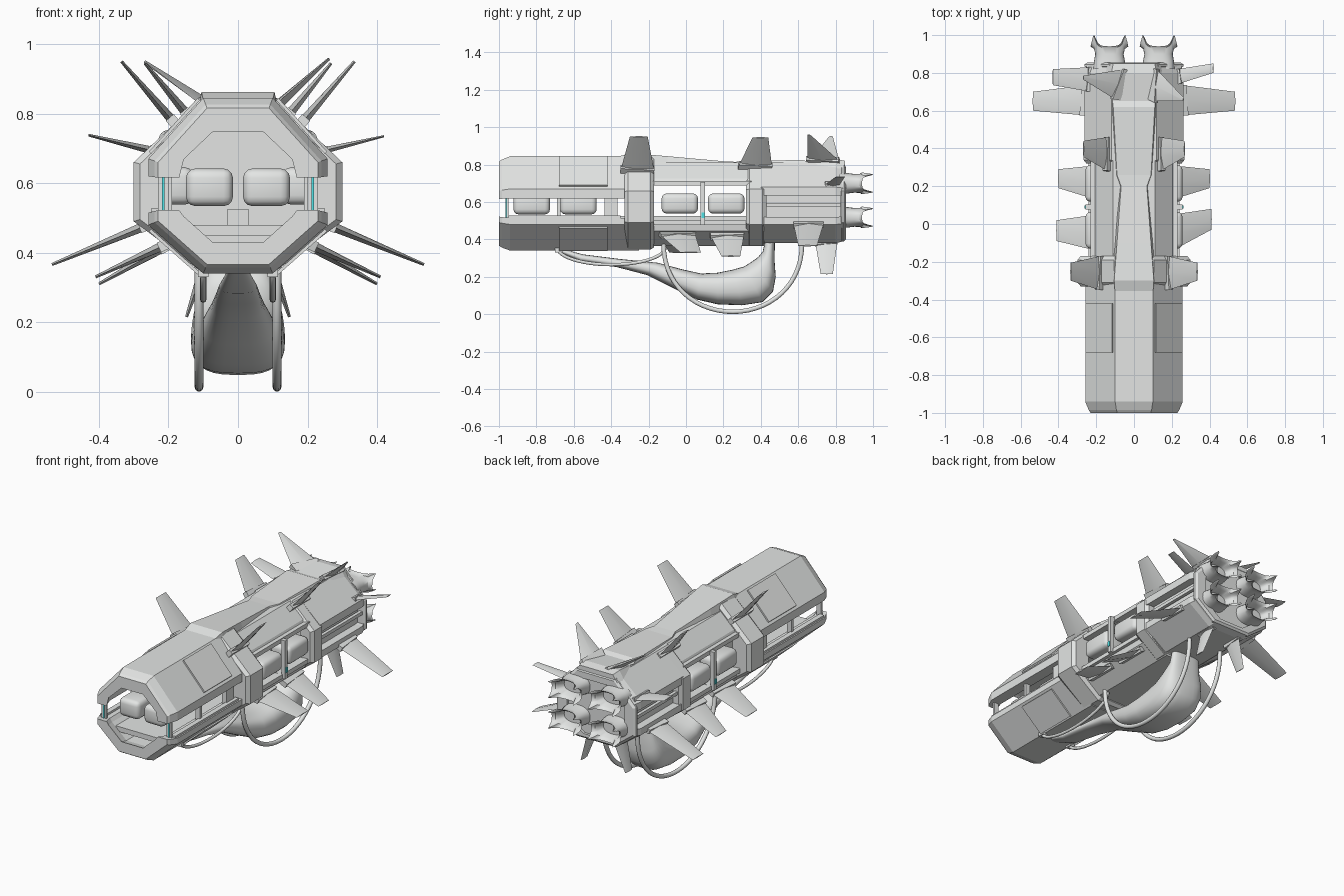
import bpy, bmesh, math
from mathutils import Vector

if "Cube" in bpy.data.objects:
    bpy.data.objects.remove(bpy.data.objects["Cube"])


def material(name, c):
    m = bpy.data.materials.new(name)
    m.diffuse_color = (*c, 1)
    m.use_nodes = True
    m.node_tree.nodes["Principled BSDF"].inputs["Base Color"].default_value = m.diffuse_color
    return m


GREY = material("hull grey", (0.77, 0.785, 0.775))
CYAN = material("light cyan", (0.08, 0.75, 0.78))


def finish(name, bm, mat=GREY, smooth=None):
    bmesh.ops.recalc_face_normals(bm, faces=bm.faces)
    me = bpy.data.meshes.new(name)
    bm.to_mesh(me)
    bm.free()
    me.materials.append(mat)
    ob = bpy.data.objects.new(name, me)
    bpy.context.collection.objects.link(ob)
    if smooth:
        bpy.context.view_layer.objects.active = ob
        bpy.ops.object.select_all(action='DESELECT')
        ob.select_set(True)
        bpy.ops.object.shade_smooth_by_angle(angle=math.radians(smooth))
    return ob


def loft(name, rings, caps=True, smooth=None):
    bm = bmesh.new()
    vs = [[bm.verts.new(p) for p in r] for r in rings]
    n = len(vs[0])
    for a, b in zip(vs, vs[1:]):
        for i in range(n):
            j = (i + 1) % n
            bm.faces.new((a[i], a[j], b[j], b[i]))
    if caps:
        bm.faces.new(vs[0])
        bm.faces.new(vs[-1])
    return finish(name, bm, GREY, smooth)


def box(name, c, s, bevel=0, mat=GREY):
    bm = bmesh.new()
    bmesh.ops.create_cube(bm, size=1)
    for v in bm.verts:
        v.co = Vector((v.co.x * s[0] + c[0], v.co.y * s[1] + c[1], v.co.z * s[2] + c[2]))
    if bevel:
        bmesh.ops.bevel(bm, geom=bm.edges[:], offset=bevel, segments=3, profile=0.5, affect='EDGES')
    return finish(name, bm, mat, 40 if bevel else None)


def arch(outer, inner):
    """Closed C-shaped section from right-hand outer and inner points."""
    mir = lambda pts: [(-x, z) for x, z in reversed(pts)]
    return outer + mir(outer) + list(reversed(mir(inner))) + list(reversed(inner))


def shell(name, section, stations):
    """stations: (y, scale about the hull axis)"""
    loft(name, [[(x * k, y, 0.58 + (z - 0.58) * k) for x, z in section] for y, k in stations])


def ring(name, outer, inner, y0, y1, ch=0.02):
    """Octagonal collar with chamfered outer rim."""
    def octo(p, y, k=1):
        (a, za, zb, b, zt, zl) = p
        pts = [(a, za), (b, zt), (-b, zt), (-a, za), (-a, zb), (-b, zl), (b, zl), (a, zb)]
        return [(x * k, y, 0.58 + (z - 0.58) * k) for x, z in pts]
    loft(name, [octo(inner, y0), octo(outer, y0, 0.94), octo(outer, y0 + ch), octo(outer, y1 - ch),
                octo(outer, y1, 0.94), octo(inner, y1), octo(inner, y0)], caps=False)


# front hull: split upper and lower shells
front_up = arch([(.258, .62), (.258, .67), (.10, .845)], [(.19, .62), (.175, .68), (.08, .77)])
front_low = arch([(.258, .515), (.258, .48), (.10, .34)], [(.19, .515), (.175, .495), (.08, .41)])
ends = [(-1, .89), (-.985, .93), (-.94, 1), (-.25, 1)]
shell("front_upper_shell", front_up, ends)
shell("front_lower_shell", front_low, ends)
for s in (1, -1):
    # raised flank plates
    for nm, a, b in (("upper", (.25, .684), (.11, .838)), ("lower", (.25, .468), (.11, .344))):
        d = .007 if nm == "upper" else -.007
        loft(nm + "_flank_plate", [[(s * a[0], y, a[1]), (s * b[0], y, b[1]),
             (s * (b[0] + .006), y, b[1] + d), (s * (a[0] + .006), y, a[1] + d)] for y in (-.68, -.42)])
    # gap posts and light strips
    for y, w in ((-.955, .012), (-.68, .018), (-.40, .07)):
        box("side_post", (s * .215, y, .567), (.03, w, .12))
    box("light_strip", (s * .215, -.963, .567), (.007, .006, .11), 0, CYAN)
    box("post_light", (s * .259, .09, .53), (.006, .016, .03), 0, CYAN)
    box("lower_rail", (s * .235, -.65, .52), (.03, .6, .014))
    # pods
    for y in (-.825, -.575):
        box("front_pod", (s * .082, y, .588), (.135, .195, .108), .027)
    for y in (-.033, .215):
        box("middle_pod", (s * .192, y, .592), (.13, .195, .108), .027)
box("front_deck", (0, -.6, .465), (.3, .68, .03))
box("pod_spine", (0, -.1, .5), (.06, 1.0, .05))

# middle hull, narrower than the collars so the pods stick out
mid_up = arch([(.215, .69), (.20, .725), (.11, .81)], [(.16, .69), (.15, .70), (.08, .755)])
mid_low = arch([(.225, .50), (.215, .445), (.11, .365)], [(.16, .50), (.15, .47), (.08, .42)])
shell("middle_upper_shell", mid_up, [(-.25, 1), (.42, 1)])
shell("middle_lower_shell", mid_low, [(-.25, 1), (.42, 1)])
ring("front_collar", (.30, .66, .49, .105, .845, .345), (.19, .65, .50, .08, .765, .415), -.33, -.17)
ring("rear_collar", (.268, .67, .48, .12, .81, .37), (.19, .65, .50, .08, .765, .415), .32, .43)
for s in (1, -1):
    box("middle_post", (s * .245, .09, .595), (.025, .025, .20))
    box("post_arm", (s * .225, .09, .695), (.065, .025, .025))
    box("post_foot", (s * .225, .09, .49), (.065, .025, .025))
    box("upper_rail", (s * .215, .08, .70), (.03, .54, .025))
    box("lower_sill", (s * .225, .08, .49), (.03, .54, .025))

# rear hull with recessed sides
rear_up = arch([(.262, .635), (.262, .68), (.12, .81)], [(.20, .635), (.19, .65), (.08, .74)])
rear_low = arch([(.262, .52), (.262, .48), (.12, .38)], [(.20, .52), (.19, .50), (.08, .43)])
shell("rear_upper_shell", rear_up, [(.40, 1), (.80, 1), (.84, .95)])
shell("rear_lower_shell", rear_low, [(.40, 1), (.80, 1), (.84, .95)])
core = [(.215, .64), (.11, .77), (-.11, .77), (-.215, .64), (-.215, .50), (-.11, .41), (.11, .41), (.215, .50)]
loft("rear_core", [[(x, y, z) for x, z in core] for y in (.40, .84)])
for s in (1, -1):
    box("rear_side_rail", (s * .235, .63, .585), (.02, .42, .02))
ring("stern_flange", (.262, .66, .49, .13, .80, .39), (.19, .65, .50, .08, .75, .42), .825, .855, .01)

# raised dorsal spine
spine = [(-.37, .10, .84), (-.30, .105, .862), (-.10, .09, .845), (.20, .068, .818),
         (.26, .09, .815), (.62, .11, .826), (.66, .115, .812)]
loft("dorsal_spine", [[(w + .02, y, .77), (w, y, z), (-w, y, z), (-w - .02, y, .77)] for y, w, z in spine])
loft("stern_cap", [[(w + .03, y, .78), (w, y, z), (-w, y, z), (-w - .03, y, .78)]
                   for y, w, z in ((.65, .11, .815), (.80, .12, .83), (.85, .11, .82))])


# fins: root edge, tip edge, tapering thickness
def fin(name, ra, rb, ta, tb, t=.014):
    ra, rb, ta, tb = map(Vector, (ra, rb, ta, tb))
    n = (rb - ra).cross(ta - ra).normalized()

    def edge(a, b, th):
        m = (a + b) / 2
        return [a, m + n * th, b, m - n * th]
    loft(name, [edge(ra, rb, t), edge(ta, tb, t * .3)], True, 30)
    # root mount
    out = ((ta + tb) / 2 - (ra + rb) / 2).normalized() * .025
    o = n * .015
    loft(name + "_mount", [[ra + o - out, rb + o - out, rb - o - out, ra - o - out],
                           [ra + o + out, rb + o + out * .5, rb - o + out * .5, ra - o + out]])


for s in (1, -1):
    fin("front_top_fin", (s * .18, -.35, .77), (s * .18, -.17, .77), (s * .335, -.30, .95), (s * .335, -.205, .95))
    fin("middle_top_fin", (s * .14, .28, .79), (s * .14, .46, .79), (s * .268, .355, .945), (s * .268, .44, .945))
    sw = .05 if s > 0 else -.01
    fin("front_low_fin", (s * .205, -.14, .425), (s * .205, .05, .425),
        (s * .41, -.08 + sw, .33), (s * .41, .03 + sw, .33))
    fin("middle_low_fin", (s * .205, .13, .42), (s * .205, .31, .42), (s * .40, .19, .31), (s * .40, .29, .31))
    fin("big_rear_fin", (s * .26, .575, .48), (s * .26, .735, .48), (s * .535, .60, .366), (s * .535, .70, .366))
    fin("keel_fin", (s * .09, .69, .39), (s * .09, .81, .39), (s * .148, .72, .215), (s * .148, .785, .215))
fin("right_stern_fin", (.23, .74, .69), (.23, .82, .69), (.42, .80, .735), (.42, .85, .735), .01)
fin("left_stern_fin", (-.23, .70, .69), (-.23, .83, .69), (-.43, .735, .738), (-.43, .82, .738), .012)
fin("left_tail_fin", (-.10, .66, .82), (-.05, .82, .82), (-.27, .765, .95), (-.268, .785, .95))
fin("right_tail_fin", (.10, .65, .82), (.12, .82, .82), (.262, .65, .96), (.262, .67, .955))

# four flared nozzles, each with four corner points and scooped edges
for s in (1, -1):
    for zc in (.70, .518):
        N = 32

        def duct(y, rx, rz, notch=0, pw=.8):
            pts = []
            for i in range(N):
                a = 2 * math.pi * i / N
                c, q = math.cos(a), math.sin(a)
                pts.append((s * .13 + rx * math.copysign(abs(c) ** pw, c), y - notch * abs(math.cos(2 * a)),
                            zc + rz * math.copysign(abs(q) ** pw, q)))
            return pts
        loft("nozzle", [duct(.82, .085, .058), duct(.86, .082, .055), duct(.90, .075, .05),
                        duct(.95, .082, .051, .02, .65), duct(1.0, .10, .058, .06, .5),
                        duct(.995, .093, .052, .06, .5), duct(.94, .072, .043, .02, .65),
                        duct(.88, .06, .036)], True, 40)

# belly tank: upper point, lower point, half width
sack = [((-.68, .355), (-.70, .34), .03), ((-.55, .32), (-.57, .283), .055), ((-.35, .295), (-.37, .252), .065),
        ((-.15, .275), (-.21, .21), .078), ((-.02, .24), (-.06, .135), .105), ((.08, .218), (.06, .078), .127),
        ((.17, .222), (.17, .053), .134), ((.25, .238), (.30, .048), .135), ((.31, .255), (.41, .065), .135),
        ((.35, .28), (.465, .12), .13), ((.385, .305), (.48, .20), .118), ((.41, .335), (.474, .28), .10),
        ((.425, .40), (.475, .40), .09)]
rings = []
for (ty, tz), (by, bz), w in sack:
    r = []
    for i in range(32):
        a = 2 * math.pi * i / 32
        c, q = math.cos(a), math.sin(a)
        f = (1 + math.copysign(abs(q) ** .8, q)) / 2
        r.append((w * math.copysign(abs(c) ** .7, c), by + (ty - by) * f, bz + (tz - bz) * f))
    rings.append(r)
loft("belly_tank", rings, True, 70)


# belly pipes
def pipe(name, pts, r):
    rings = []
    for i, p in enumerate(pts):
        d = (Vector(pts[min(i + 1, len(pts) - 1)]) - Vector(pts[max(i - 1, 0)])).normalized()
        u = Vector((1, 0, 0))
        v = d.cross(u)
        rings.append([Vector(p) + (u * math.cos(a) + v * math.sin(a)) * r
                      for a in (2 * math.pi * k / 10 for k in range(10))])
    loft(name, rings, True, 50)


for s in (1, -1):
    arc = [math.pi * i / 28 for i in range(29)]
    pipe("belly_hoop", [(s * .112, .25 - .37 * math.cos(a), .385 - .372 * abs(math.sin(a)) ** .9) for a in arc], .0125)
    pipe("front_hose", [(s * .10, -.40 - .29 * math.cos(a), .36 - .095 * math.sin(a)) for a in arc], .009)
    box("hose_clamp", (s * .10, -.68, .345), (.03, .04, .03))
